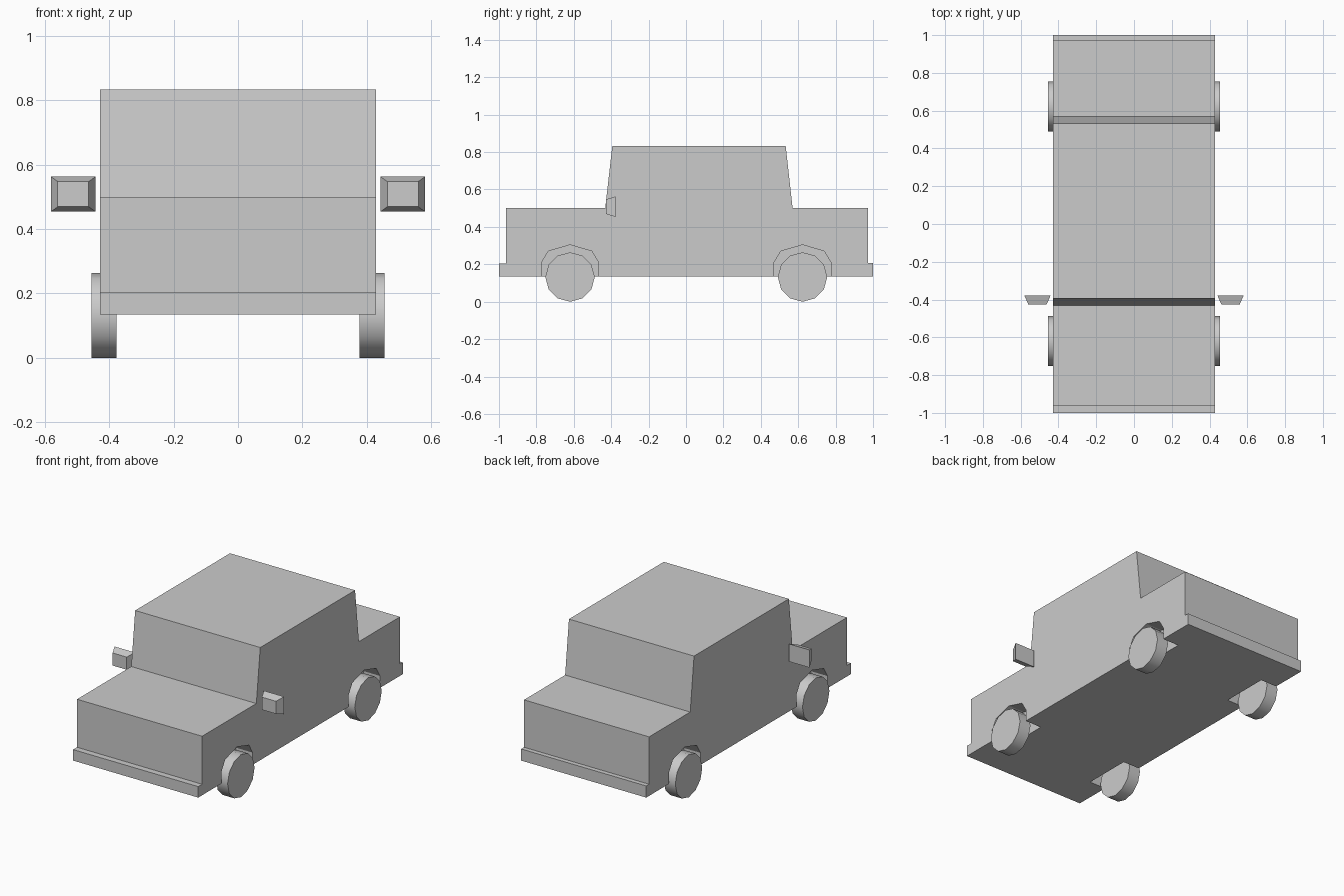
import bpy, bmesh, math
from mathutils import Matrix

if "Cube" in bpy.data.objects:
    bpy.data.objects.remove(bpy.data.objects["Cube"])


def finish(bm, name, mirror=False):
    bmesh.ops.recalc_face_normals(bm, faces=bm.faces[:])
    mesh = bpy.data.meshes.new(name)
    bm.to_mesh(mesh)
    bm.free()
    ob = bpy.data.objects.new(name, mesh)
    bpy.context.collection.objects.link(ob)
    if mirror:
        ob.modifiers.new("mirror", 'MIRROR').use_axis = (True, False, False)
    return ob


def extrude_profile(name, profile, x0, x1, mirror=False):
    """Extrude a side (y, z) profile from x0 to x1."""
    bm = bmesh.new()
    face = bm.faces.new([bm.verts.new((x0, y, z)) for y, z in profile])
    ext = bmesh.ops.extrude_face_region(bm, geom=[face])["geom"]
    verts = [g for g in ext if isinstance(g, bmesh.types.BMVert)]
    bmesh.ops.translate(bm, verts=verts, vec=(x1 - x0, 0, 0))
    return finish(bm, name, mirror)


AXLES = {"front": -0.62, "rear": 0.623}

# Body with bumpers and cabin
body = extrude_profile("car_body", [
    (-1, 0.135), (-1, 0.203), (-0.962, 0.203), (-0.962, 0.5), (-0.432, 0.5),
    (-0.394, 0.832), (0.533, 0.832), (0.57, 0.5), (0.972, 0.5),
    (0.972, 0.207), (1, 0.207), (1, 0.135)], -0.428, 0.428)

for end, yc in AXLES.items():
    # Wheel wells
    arch = [(-0.152, 0.05), (-0.152, 0.21), (-0.116, 0.27), (0, 0.304),
            (0.116, 0.27), (0.152, 0.21), (0.152, 0.05)]
    well = extrude_profile(end + "_well_cutter",
                           [(yc + y, z) for y, z in arch], 0.315, 0.6, True)
    well.hide_render = True
    well.hide_set(True)
    cut = body.modifiers.new(end + "_wells", 'BOOLEAN')
    cut.operation = 'DIFFERENCE'
    cut.solver = 'EXACT'
    cut.object = well

    # Wheels
    bm = bmesh.new()
    bmesh.ops.create_cone(
        bm, cap_ends=True, segments=12, radius1=0.132, radius2=0.132, depth=0.079,
        matrix=Matrix.Translation((0.4155, yc, 0.132)) @ Matrix.Rotation(math.pi / 2, 4, 'Y'))
    for f in bm.faces:
        f.smooth = len(f.verts) == 4
    for e in bm.edges:
        e.smooth = all(f.smooth for f in e.link_faces)
    finish(bm, end + "_wheels", True)

# Side mirrors, tapering towards the front
bm = bmesh.new()
bmesh.ops.create_cube(bm, size=1)
for v in bm.verts:
    back = v.co.y > 0
    v.co.x = 0.511 + v.co.x * (0.139 if back else 0.096)
    v.co.z = 0.508 + v.co.z * (0.109 if back else 0.078)
    v.co.y = -0.378 if back else -0.427
finish(bm, "side_mirrors", True)
